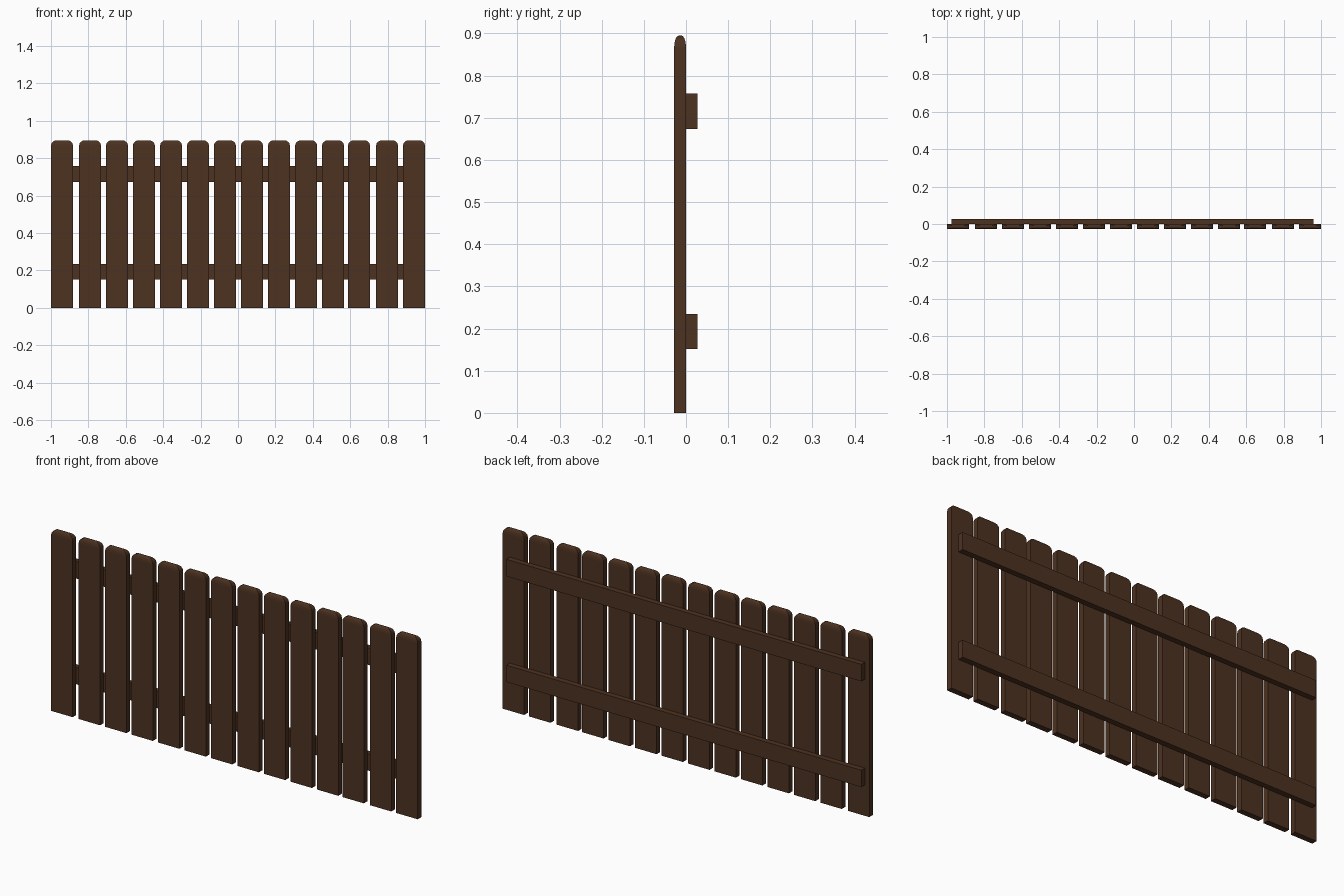
import bpy, bmesh, math

if "Cube" in bpy.data.objects:
    bpy.data.objects.remove(bpy.data.objects["Cube"])

wood = bpy.data.materials.new("dark_wood")
wood.diffuse_color = (0.075, 0.032, 0.015, 1)
wood.use_nodes = True
wood.node_tree.nodes["Principled BSDF"].inputs["Base Color"].default_value = wood.diffuse_color


def add_object(name, bm, loc):
    bmesh.ops.recalc_face_normals(bm, faces=bm.faces)
    mesh = bpy.data.meshes.new(name)
    bm.to_mesh(mesh)
    bm.free()
    mesh.materials.append(wood)
    obj = bpy.data.objects.new(name, mesh)
    obj.location = loc
    bpy.context.collection.objects.link(obj)
    return obj


def picket(name, x, width=0.117, depth=0.028, height=0.895):
    """Board with a rounded-over top, lofted from shrinking rectangles."""
    rx, ry, rz, steps = 0.03, 0.011, 0.027, 4
    layers = [(width / 2, depth / 2, 0)]
    for i in range(steps + 1):
        t = i / steps * math.pi / 2
        k = 1 - math.cos(t)
        layers.append((width / 2 - rx * k, depth / 2 - ry * k,
                       height - rz * (1 - math.sin(t))))
    bm = bmesh.new()
    rings = [[bm.verts.new((sx * hx, sy * hy, z))
              for sx, sy in ((-1, -1), (1, -1), (1, 1), (-1, 1))]
             for hx, hy, z in layers]
    for a, b in zip(rings, rings[1:]):
        for i in range(4):
            j = (i + 1) % 4
            bm.faces.new((a[i], a[j], b[j], b[i]))
    bm.faces.new(rings[0][::-1])
    bm.faces.new(rings[-1])
    return add_object(name, bm, (x, -depth / 2, 0))


def rail(name, x0, x1, z0, z1, depth=0.027):
    bm = bmesh.new()
    bmesh.ops.create_cube(bm, size=1)
    bmesh.ops.scale(bm, vec=(x1 - x0, depth, z1 - z0), verts=bm.verts)
    return add_object(name, bm, ((x0 + x1) / 2, depth / 2, (z0 + z1) / 2))


# Slightly uneven row of pickets
centres = [-0.941, -0.791, -0.647, -0.503, -0.358, -0.214, -0.07,
           0.075, 0.219, 0.364, 0.508, 0.647, 0.797, 0.941]
for n, x in enumerate(centres, 1):
    picket(f"picket_{n:02d}", x)

# Two rails on the back
rail("lower_rail", -0.975, 0.961, 0.152, 0.235)
rail("upper_rail", -0.975, 0.961, 0.673, 0.757)
